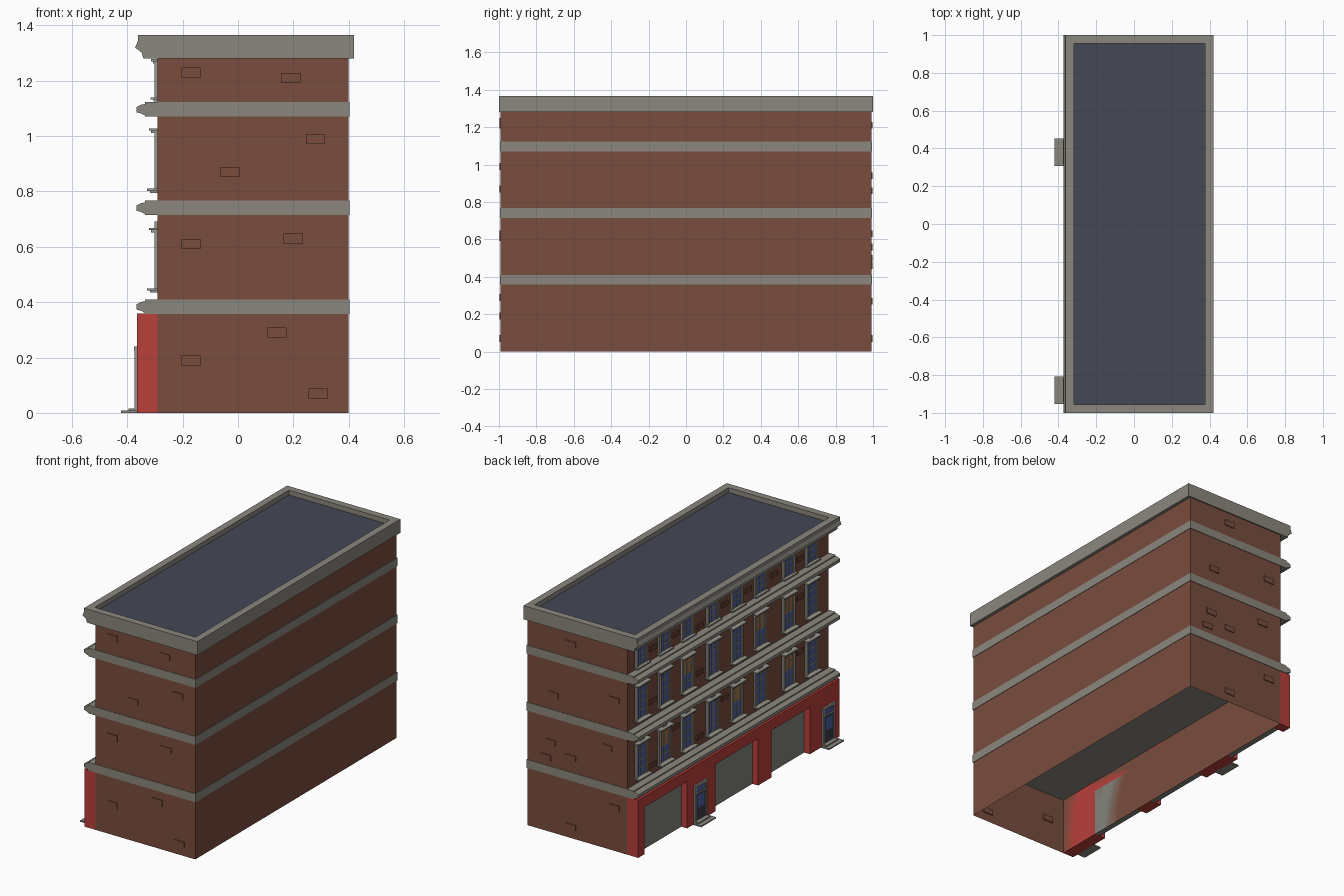
import bpy, bmesh, random
from mathutils import Matrix, Vector

if "Cube" in bpy.data.objects:
    bpy.data.objects.remove(bpy.data.objects["Cube"])

random.seed(4)


def material(name, rgb):
    m = bpy.data.materials.new(name)
    m.diffuse_color = (*rgb, 1)
    m.use_nodes = True
    m.node_tree.nodes["Principled BSDF"].inputs["Base Color"].default_value = m.diffuse_color
    return m


BRICK = material("brick brown", (0.19, 0.075, 0.047))
STONE = material("stone grey", (0.26, 0.245, 0.21))
RED = material("shopfront red", (0.48, 0.05, 0.042))
ROOF = material("roof slate", (0.058, 0.064, 0.09))
FRAME = material("frame grey", (0.32, 0.31, 0.27))
SHUTTER = material("shutter grey", (0.23, 0.23, 0.20))
GLASS = material("window blue", (0.075, 0.12, 0.38))
AMBER = material("lit amber", (0.36, 0.16, 0.06))
DOOR = material("door dark", (0.04, 0.045, 0.065))
DARKBRICK = material("dark brick", (0.13, 0.05, 0.033))


def finish(name, bm, *mats):
    me = bpy.data.meshes.new(name)
    bm.to_mesh(me)
    bm.free()
    for m in mats:
        me.materials.append(m)
    ob = bpy.data.objects.new(name, me)
    bpy.context.collection.objects.link(ob)
    return ob


def boxes(name, mat, items):
    """items: (x0, x1, y0, y1, z0, z1) boxes joined in one object"""
    bm = bmesh.new()
    for x0, x1, y0, y1, z0, z1 in items:
        mtx = Matrix.Translation(((x0 + x1) / 2, (y0 + y1) / 2, (z0 + z1) / 2))
        mtx = mtx @ Matrix.Diagonal((x1 - x0, y1 - y0, z1 - z0, 1))
        bmesh.ops.create_cube(bm, size=1, matrix=mtx)
    return finish(name, bm, mat)


def prism(profile, half):
    """x,z profile extruded along y from -half to half"""
    bm = bmesh.new()
    f = bm.faces.new([bm.verts.new((x, -half, z)) for x, z in profile])
    ext = bmesh.ops.extrude_face_region(bm, geom=[f])
    vs = [v for v in ext["geom"] if isinstance(v, bmesh.types.BMVert)]
    bmesh.ops.translate(bm, verts=vs, vec=(0, 2 * half, 0))
    bmesh.ops.recalc_face_normals(bm, faces=bm.faces)
    return bm


# Brick shell, open at the bottom
WALL = -0.29
bm = bmesh.new()
bmesh.ops.create_cube(bm, size=1, matrix=Matrix.Translation((0.055, 0, 0.65))
                      @ Matrix.Diagonal((0.69, 1.984, 1.30, 1)))
bmesh.ops.delete(bm, geom=[f for f in bm.faces if abs(f.normal.z) > 0.5], context='FACES')
finish("brick_walls", bm, BRICK)

# Stone string courses with a moulded street edge
for i, b in enumerate((0.358, 0.715, 1.071)):
    t = b + 0.052
    finish("stone_band_%d" % (i + 1), prism([
        (0.403, b), (0.403, t), (-0.336, t), (-0.336, t - 0.007), (-0.35, t - 0.009),
        (-0.366, t - 0.017), (-0.366, b + 0.015), (-0.35, b + 0.011), (-0.336, b + 0.003),
        (-0.336, b)], 0.995), STONE)

# Cornice with sunken roof
bm = prism([(0.42, 1.281), (0.42, 1.366), (-0.362, 1.366), (-0.362, 1.342), (-0.372, 1.32),
            (-0.348, 1.302), (-0.342, 1.281)], 1.0)
top = max(bm.faces, key=lambda f: f.calc_center_median().z)
bmesh.ops.inset_region(bm, faces=[top], thickness=0.062)
ext = bmesh.ops.extrude_face_region(bm, geom=[top])
vs = [v for v in ext["geom"] if isinstance(v, bmesh.types.BMVert)]
roof = [f for f in ext["geom"] if isinstance(f, bmesh.types.BMFace)]
bmesh.ops.translate(bm, verts=vs, vec=(0, 0, -0.03))
if top.is_valid:
    bmesh.ops.delete(bm, geom=[top], context='FACES_ONLY')
for f in roof:
    f.material_index = 1
bmesh.ops.recalc_face_normals(bm, faces=bm.faces)
finish("cornice_and_roof", bm, STONE, ROOF)

# Red ground floor: piers and lintels around the three shutters
garages = [(0.51, 0.93), (-0.19, 0.23), (-0.70, -0.32)]
piers = [(-0.992, -0.70), (-0.32, -0.19), (0.23, 0.51), (0.93, 0.992)]
boxes("red_piers", RED, [(-0.365, WALL, a, b, 0, 0.36) for a, b in piers])
boxes("red_lintels", RED, [(-0.365, WALL, a, b, 0.293, 0.36) for a, b in garages])
boxes("garage_shutters", SHUTTER, [(-0.325, WALL, a, b, 0, 0.293) for a, b in garages])

# Entrance doors and steps
frames, leaves, panes, steps = [], [], [], []
for y in (0.38, -0.88):
    for s in (-1, 1):
        c = y + s * 0.053
        frames.append((-0.374, -0.364, c - 0.007, c + 0.007, 0.01, 0.238))
    frames += [(-0.375, -0.364, y - 0.062, y + 0.062, 0.225, 0.24),
               (-0.372, -0.364, y - 0.05, y + 0.05, 0.182, 0.19)]
    leaves.append((-0.368, -0.36, y - 0.05, y + 0.05, 0.01, 0.23))
    panes += [(-0.37, -0.366, y - 0.035, y + 0.035, 0.09, 0.17),
              (-0.37, -0.366, y - 0.04, y + 0.04, 0.195, 0.22)]
    steps += [(-0.422, -0.36, y - 0.073, y + 0.073, 0, 0.008),
              (-0.395, -0.36, y - 0.06, y + 0.06, 0.008, 0.015)]
boxes("door_frames", FRAME, frames)
boxes("door_leaves", DOOR, leaves)
boxes("door_glass", GLASS, panes)
boxes("door_steps", STONE, steps)

# Windows: three rows of eight on the street side
cols = [0.86, 0.635, 0.41, 0.16, -0.08, -0.31, -0.59, -0.815]
rows = [(0.45, 0.652, 3), (0.81, 1.012, 3), (1.14, 1.262, 2)]
trim, surround, glass, lit, keys = [], [], [], [], []
for r, (z0, z1, n) in enumerate(rows):
    out = 0.0 if r < 2 else 0.012
    for c, y in enumerate(cols):
        # sill and hood
        surround += [(-0.328 + out, WALL, y - 0.066, y + 0.066, z0 - 0.008, z0),
                     (-0.318 + out, WALL, y - 0.058, y + 0.058, z0 - 0.015, z0 - 0.008),
                     (-0.314 + out / 2, WALL, y - 0.058, y + 0.058, z1, z1 + 0.008),
                     (-0.321 + out / 2, WALL, y - 0.066, y + 0.066, z1 + 0.008, z1 + 0.016)]
        # keystone on the lowest row
        if r == 0:
            keys.append((-0.301, WALL, y - 0.02, y + 0.02, z1 + 0.016, z1 + 0.04))
        # jambs
        for s in (-1, 1):
            m = y + s * 0.048
            surround.append((-0.302, WALL, m - 0.008, m + 0.008, z0, z1))
        # glazing bars
        trim.append((-0.298, WALL, y - 0.003, y + 0.003, z0, z1))
        for k in range(n + 2):
            z = z0 + (z1 - z0) * k / (n + 1)
            trim.append((-0.2975, WALL, y - 0.042, y + 0.042, z - 0.003, z + 0.003))
        glass.append((-0.295, WALL, y - 0.042, y + 0.042, z0, z1))
        # some lit panes
        if (r, c) in {(0, 1), (0, 4), (0, 6), (1, 2), (1, 5), (1, 6)}:
            lit.append((-0.2965, WALL, y - 0.04, y + 0.04, z0 + (z1 - z0) * 0.5, z1))
boxes("window_surrounds", FRAME, surround)
boxes("window_bars", FRAME, trim)
boxes("window_glass", GLASS, glass)
boxes("lit_panes", AMBER, lit)
boxes("keystones", FRAME, keys)

# Odd protruding bricks on both end walls
ends = {-1: [(-.17, 1.23), (.19, 1.21), (-.03, .87), (.28, .99), (-.17, .61), (.2, .63),
             (-.17, .19), (.14, .29), (.29, .07)],
        1: [(.1, 1.21), (-.2, .94), (.22, .86), (-.15, .63), (.24, .56), (.1, .5),
            (.27, .46), (-.2, .27), (.1, .07)]}
boxes("end_wall_bricks", BRICK, [
    (x - 0.035, x + 0.035, s * 0.992 - 0.006, s * 0.992 + 0.006, z - 0.018, z + 0.018)
    for s, spots in ends.items() for x, z in spots])

# Odd bricks between the street windows
street = []
for levels in ((0.47, 0.62), (0.87, 0.96), (1.16, 1.2)):
    for a, b in zip(cols, cols[1:]):
        if random.random() < 0.75:
            y, z = (a + b) / 2, random.choice(levels)
            street.append((-0.299, WALL, y - 0.03, y + 0.03, z - 0.015, z + 0.015))
boxes("street_wall_bricks", DARKBRICK, street)
